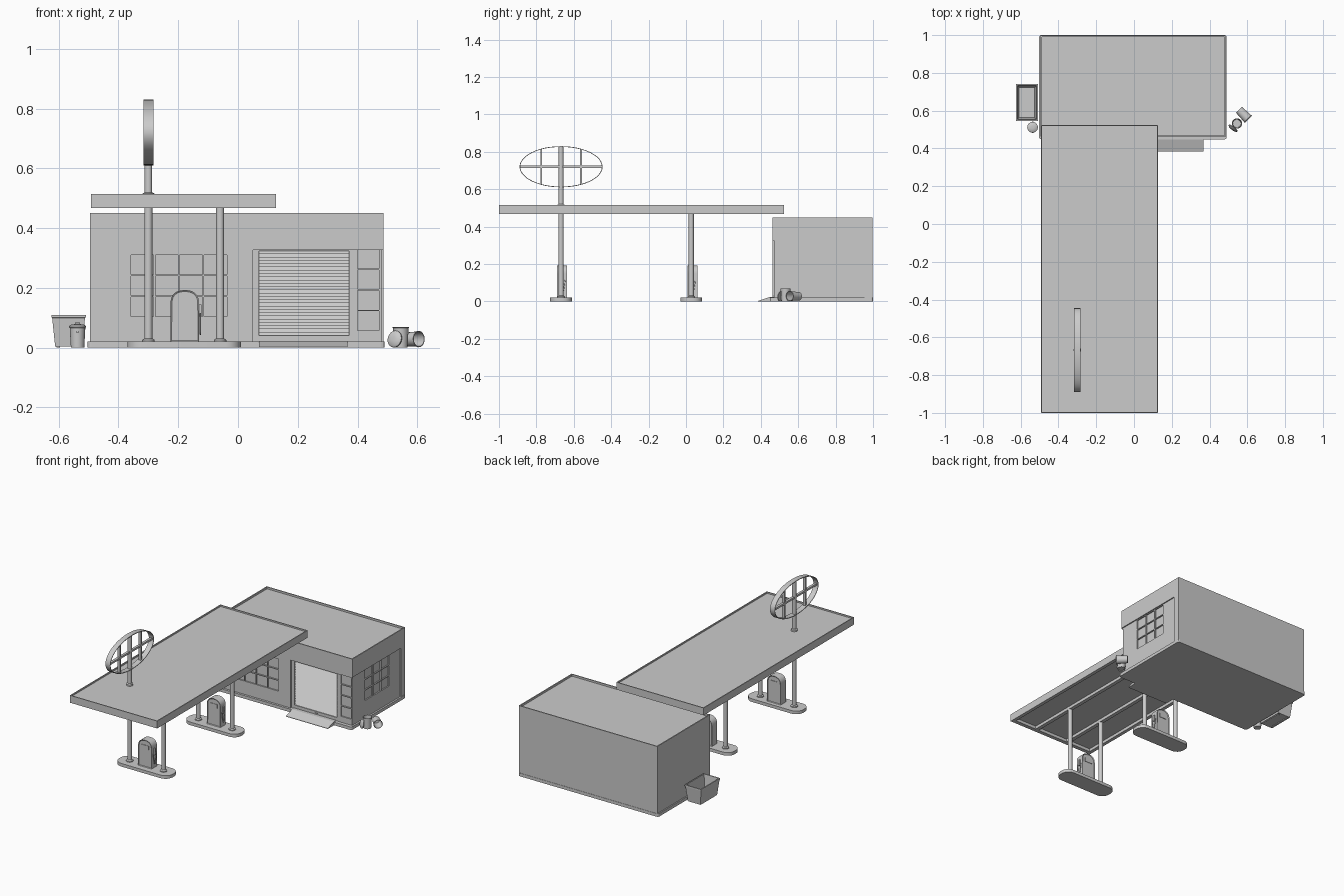
import bpy, bmesh, math
from mathutils import Vector, Matrix

if "Cube" in bpy.data.objects:
    bpy.data.objects.remove(bpy.data.objects["Cube"])


def finish(name, bm, smooth=False):
    bmesh.ops.recalc_face_normals(bm, faces=bm.faces)
    me = bpy.data.meshes.new(name)
    bm.to_mesh(me)
    bm.free()
    ob = bpy.data.objects.new(name, me)
    bpy.context.collection.objects.link(ob)
    if smooth:
        bpy.ops.object.select_all(action='DESELECT')
        ob.select_set(True)
        bpy.context.view_layer.objects.active = ob
        bpy.ops.object.shade_smooth_by_angle(angle=math.radians(35))
    return ob


def boxes(name, lims):
    """One mesh from (x0, x1, y0, y1, z0, z1) boxes."""
    bm = bmesh.new()
    for x0, x1, y0, y1, z0, z1 in lims:
        m = Matrix.Translation(((x0 + x1) / 2, (y0 + y1) / 2, (z0 + z1) / 2))
        bmesh.ops.create_cube(bm, size=1, matrix=m @ Matrix.Diagonal((x1 - x0, y1 - y0, z1 - z0, 1)))
    return finish(name, bm)


def loft(name, rings, closed=False, smooth=False, inset=0):
    """Skin equal-length rings, capping the ends unless closed."""
    bm = bmesh.new()
    vs = [[bm.verts.new(p) for p in r] for r in rings]
    n = len(vs[0])
    for a, b in zip(vs, vs[1:] + ([vs[0]] if closed else [])):
        for i in range(n):
            bm.faces.new((a[i], a[(i + 1) % n], b[(i + 1) % n], b[i]))
    if not closed:
        caps = [bm.faces.new(vs[0]), bm.faces.new(vs[-1])]
        if inset:
            bmesh.ops.recalc_face_normals(bm, faces=bm.faces)
            bmesh.ops.inset_region(bm, faces=caps, thickness=inset, depth=-0.004)
    return finish(name, bm, smooth)


def prism(name, pts, axis, a, b, **kw):
    place = {'X': lambda u, v, t: (t, u, v), 'Y': lambda u, v, t: (u, t, v), 'Z': lambda u, v, t: (u, v, t)}[axis]
    return loft(name, [[place(u, v, t) for u, v in pts] for t in (a, b)], **kw)


def lathe(name, prof, loc=(0, 0, 0), n=20):
    rings = [[(r * math.cos(2 * math.pi * i / n), r * math.sin(2 * math.pi * i / n), z) for i in range(n)]
             for r, z in prof]
    ob = loft(name, rings, smooth=True)
    ob.location = loc
    return ob


def rounded(x0, x1, y0, y1, r, seg=6):
    pts = []
    for k, (cx, cy) in enumerate(((x1 - r, y1 - r), (x0 + r, y1 - r), (x0 + r, y0 + r), (x1 - r, y0 + r))):
        for i in range(seg + 1):
            a = math.pi / 2 * (k + i / seg)
            pts.append((cx + r * math.cos(a), cy + r * math.sin(a)))
    return pts


def cut(ob, lims):
    cutter = boxes("cutter", lims)
    cutter.hide_render = True
    mod = ob.modifiers.new("cut", 'BOOLEAN')
    mod.operation, mod.solver, mod.object = 'DIFFERENCE', 'EXACT', cutter
    me = bpy.data.meshes.new_from_object(ob.evaluated_get(bpy.context.evaluated_depsgraph_get()))
    ob.modifiers.clear()
    ob.data = me
    bpy.data.objects.remove(cutter)


# building shell: roof parapet, recessed bay walls, window panes, door opening
shell = boxes("building", [(-0.495, 0.487, 0.462, 0.998, 0.01, 0.45)])
cut(shell, [(-0.488, 0.480, 0.469, 0.991, 0.438, 0.5)])
cut(shell, [(0.05, 0.6, 0.4, 0.470, 0.02, 0.327)])
cut(shell, [(0.480, 0.6, 0.465, 0.955, 0.02, 0.332)])
cut(shell, [(-0.358 + i * 0.0815, -0.282 + i * 0.0815, 0.4, 0.470, 0.105 + j * 0.07, 0.170 + j * 0.07)
            for i in range(4) for j in range(3)])
cut(shell, [(0.400, 0.472, 0.4, 0.478, 0.058 + j * 0.069, 0.122 + j * 0.069) for j in range(4)])
cut(shell, [(0.472, 0.6, 0.602 + i * 0.083, 0.678 + i * 0.083, 0.130 + j * 0.068, 0.193 + j * 0.068)
            for i in range(3) for j in range(3)])
cut(shell, [(0.07, 0.372, 0.4, 0.49, 0.005, 0.324)])
prism("plinth", rounded(-0.503, 0.491, 0.448, 1.0, 0.012, 3), 'Z', 0, 0.02)

# roller shutter with sawtooth slats, bottom rail, handle, entry ramp
n = 26
slats = [(0.495, 0.324), (0.495, 0.04)]
for i in range(n):
    z = 0.04 + i * 0.284 / n
    slats += [(0.476, z), (0.484, z + 0.284 / n)]
prism("shutter", slats, 'X', 0.07, 0.372)
boxes("shutter_rail", [(0.07, 0.372, 0.472, 0.495, 0.015, 0.041)])
boxes("shutter_handle", [(0.218, 0.232, 0.467, 0.473, 0.027, 0.032)])
prism("ramp", [(0.385, 0), (0.470, 0), (0.470, 0.023), (0.447, 0.023), (0.385, 0.003)], 'X', 0.07, 0.367)

# canopy: shallow tray on top, long bays between beams underneath
canopy = boxes("canopy", [(-0.492, 0.127, -1.0, 0.524, 0.468, 0.515)])
cut(canopy, [(-0.486, 0.121, -0.994, 0.518, 0.506, 0.6)])
cut(canopy, [(a, b, -0.975, 0.499, 0.4, 0.487)
             for a, b in ((-0.470, -0.312), (-0.288, -0.072), (-0.048, 0.105))])

# pump islands
for k, y in enumerate((-0.668, 0.028)):
    tag = ("front", "rear")[k]
    prism(tag + "_island", rounded(-0.37, 0.01, y - 0.058, y + 0.058, 0.05), 'Z', 0, 0.02, smooth=True)
    for x, side in ((-0.30, "left"), (-0.06, "right")):
        lathe(f"{tag}_{side}_post",
              [(0.021, 0.018), (0.021, 0.026), (0.0135, 0.031), (0.0135, 0.49)], (x, y, 0), 16)
    yc, xc = y + 0.006, -0.178
    arch = [(xc - 0.048, 0.02), (xc + 0.048, 0.02)]
    for i in range(13):
        a = math.pi * i / 12
        c, s = math.cos(a), math.sin(a)
        arch.append((xc + 0.048 * math.copysign(abs(c) ** 0.85, c), 0.148 + 0.045 * s ** 0.85))
    prism(tag + "_pump", arch, 'Y', yc - 0.027, yc + 0.027, smooth=True, inset=0.005)
    boxes(tag + "_pump_displays", [(xc - 0.025, xc + 0.025, yc + s * 0.024 - 0.002, yc + s * 0.024 + 0.002, 0.135, 0.160)
                                   for s in (-1, 1)])
    boxes(tag + "_pump_nozzle", [(xc + 0.047, xc + 0.056, yc - 0.006, yc + 0.006, 0.105, 0.145)])
    # hanging hose
    cu = bpy.data.curves.new("hose", 'CURVE')
    cu.dimensions = '3D'
    cu.bevel_depth, cu.bevel_resolution = 0.0025, 1
    sp = cu.splines.new('POLY')
    sp.points.add(12)
    for i, p in enumerate(sp.points):
        t = i / 12
        p.co = (xc + 0.052, yc - 0.016 + 0.032 * t, 0.115 - 0.07 * math.sin(math.pi * t), 1)
    tmp = bpy.data.objects.new("tmp", cu)
    bpy.context.collection.objects.link(tmp)
    me = bpy.data.meshes.new_from_object(tmp.evaluated_get(bpy.context.evaluated_depsgraph_get()))
    bpy.data.objects.remove(tmp)
    bpy.context.collection.objects.link(bpy.data.objects.new(tag + "_pump_hose", me))

# oval roof sign frame
sx, sy, sz = -0.30, -0.668, 0.72


def oval(x, d):
    return [(sx + x, sy + (0.222 - d) * math.cos(2 * math.pi * i / 48), sz + (0.11 - d) * math.sin(2 * math.pi * i / 48))
            for i in range(48)]


loft("sign_ring", [oval(-0.017, 0), oval(0.017, 0), oval(0.017, 0.004), oval(-0.017, 0.004)], closed=True, smooth=True)
lathe("sign_post", [(0.02, 0.500), (0.02, 0.516), (0.0125, 0.520), (0.0125, 0.828)], (sx, sy, 0), 16)
boxes("sign_bars", [(sx - 0.008, sx + 0.008, sy - 0.219, sy + 0.219, sz - 0.006, sz + 0.006)] +
      [(sx - 0.008, sx + 0.008, sy + s * 0.106 - 0.005, sy + s * 0.106 + 0.005, sz - 0.095, sz + 0.095)
       for s in (-1, 1)])

# open tapered skip
def rect(m, z):
    return [(-0.567 + sx_ * (0.058 - m), 0.643 + sy_ * (0.097 - m), z)
            for sx_, sy_ in ((-1, -1), (1, -1), (1, 1), (-1, 1))]


loft("skip", [rect(0.013, 0.004), rect(0.003, 0.100), rect(0, 0.101), rect(0, 0.11), rect(0.007, 0.11), rect(0.017, 0.010)])
boxes("skip_feet", [(-0.567 + s * 0.035 - 0.006, -0.567 + s * 0.035 + 0.006, 0.57, 0.716, 0, 0.006) for s in (-1, 1)])

# rubbish bins: one lidded, one open upright, one tipped over, one loose lid
can = [(0.0225, 0), (0.0225, 0.003), (0.026, 0.066), (0.0275, 0.067), (0.0275, 0.070), (0.0245, 0.070), (0.021, 0.004)]
lid = [(0.0285, 0), (0.0285, 0.004), (0.022, 0.009), (0.008, 0.011)]
lathe("left_bin", can, (-0.537, 0.512, 0))
lathe("left_bin_lid", lid, (-0.537, 0.512, 0.068))
boxes("left_bin_handles", [(-0.541, -0.533, 0.482, 0.542, 0.05, 0.056), (-0.545, -0.529, 0.509, 0.515, 0.077, 0.084)])
lathe("right_bin", can, (0.545, 0.532, 0))
tipped = lathe("tipped_bin", can, (0.556, 0.604, 0.0275))
tipped.rotation_euler = Vector((1, -1, 0.03)).to_track_quat('Z', 'Y').to_euler()
loose = lathe("loose_lid", lid, (0.526, 0.509, 0.0285))
loose.rotation_euler = Vector((-0.6, -0.8, 0.2)).to_track_quat('Z', 'Y').to_euler()
